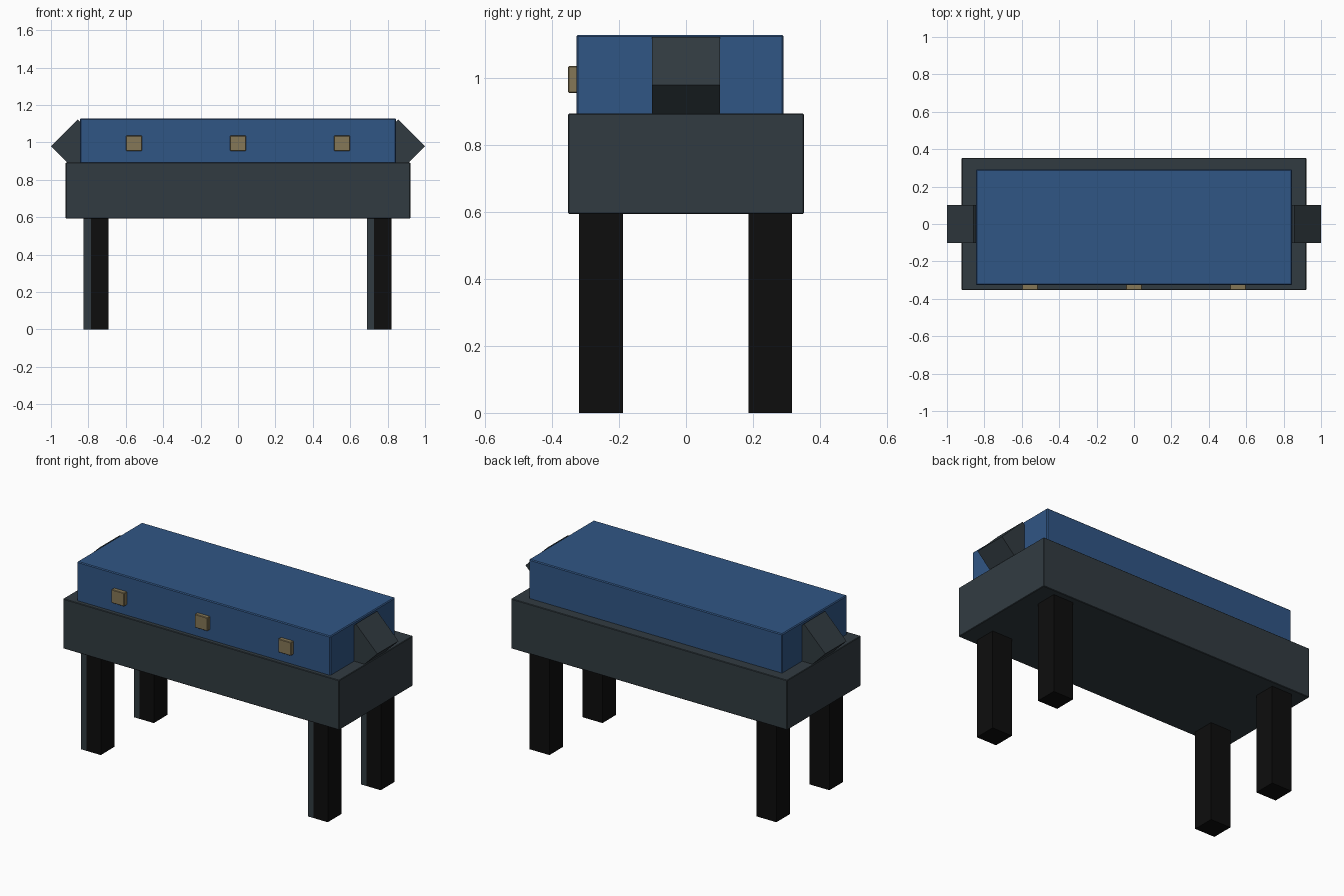
import bpy, bmesh, math
from mathutils import Matrix, Vector

if "Cube" in bpy.data.objects:
    bpy.data.objects.remove(bpy.data.objects["Cube"])


def material(name, rgb):
    m = bpy.data.materials.new(name)
    m.diffuse_color = (*rgb, 1)
    m.use_nodes = True
    m.node_tree.nodes["Principled BSDF"].inputs["Base Color"].default_value = m.diffuse_color
    return m


SLATE = material("dark slate", (0.031, 0.044, 0.053))
BLUE = material("blue", (0.030, 0.093, 0.235))
BLACK = material("black", (0.004, 0.004, 0.004))
TAN = material("tan", (0.235, 0.185, 0.095))


def box(name, lo, hi, mats, bevel=0.0, turn=0.0, strip=0.0):
    """Box between two corners; turn spins it about y, strip recolours the front face's left edge."""
    lo, hi = Vector(lo), Vector(hi)
    bm = bmesh.new()
    bmesh.ops.create_cube(bm, size=1, matrix=Matrix.Diagonal((*(hi - lo), 1)))
    if bevel:
        bmesh.ops.bevel(bm, geom=bm.edges[:], offset=bevel, segments=1, affect='EDGES')
    if strip:
        cut = (lo.x - hi.x) / 2 + strip
        bmesh.ops.bisect_plane(bm, geom=bm.verts[:] + bm.edges[:] + bm.faces[:],
                               plane_co=(cut, 0, 0), plane_no=(1, 0, 0))
        bm.normal_update()
        for f in bm.faces:
            if f.normal.y < -0.9 and f.calc_center_median().x < cut:
                f.material_index = 1
    mesh = bpy.data.meshes.new(name)
    bm.to_mesh(mesh)
    bm.free()
    for m in mats:
        mesh.materials.append(m)
    ob = bpy.data.objects.new(name, mesh)
    ob.location = (lo + hi) / 2
    ob.rotation_euler.y = turn
    bpy.context.collection.objects.link(ob)
    return ob


# Slab and the case resting on it
box("base", (-0.921, -0.352, 0.594), (0.921, 0.352, 0.894), [SLATE], bevel=0.003)
box("case", (-0.845, -0.327, 0.885), (0.845, 0.291, 1.129), [BLUE], bevel=0.005)

# Four legs with a slate strip on the front left edge
for side, x in (("left", -0.825), ("right", 0.689)):
    for end, y in (("front", -0.319), ("back", 0.186)):
        box(f"{end}_{side}_leg", (x, y, 0), (x + 0.133, y + 0.131, 0.6),
            [BLACK, SLATE], strip=0.038)

# End handles: blocks turned on their corner
for side, s in (("left", -1), ("right", 1)):
    x, z, h = s * 0.857, 0.979, 0.101
    box(f"{side}_handle", (x - h, -h, z - h), (x + h, h, z + h), [SLATE],
        turn=math.radians(45))

# Latches along the front of the case
for i, x in enumerate((-0.556, 0, 0.556)):
    box(f"latch_{i + 1}", (x - 0.043, -0.352, 0.955), (x + 0.043, -0.31, 1.036),
        [TAN], bevel=0.003)
